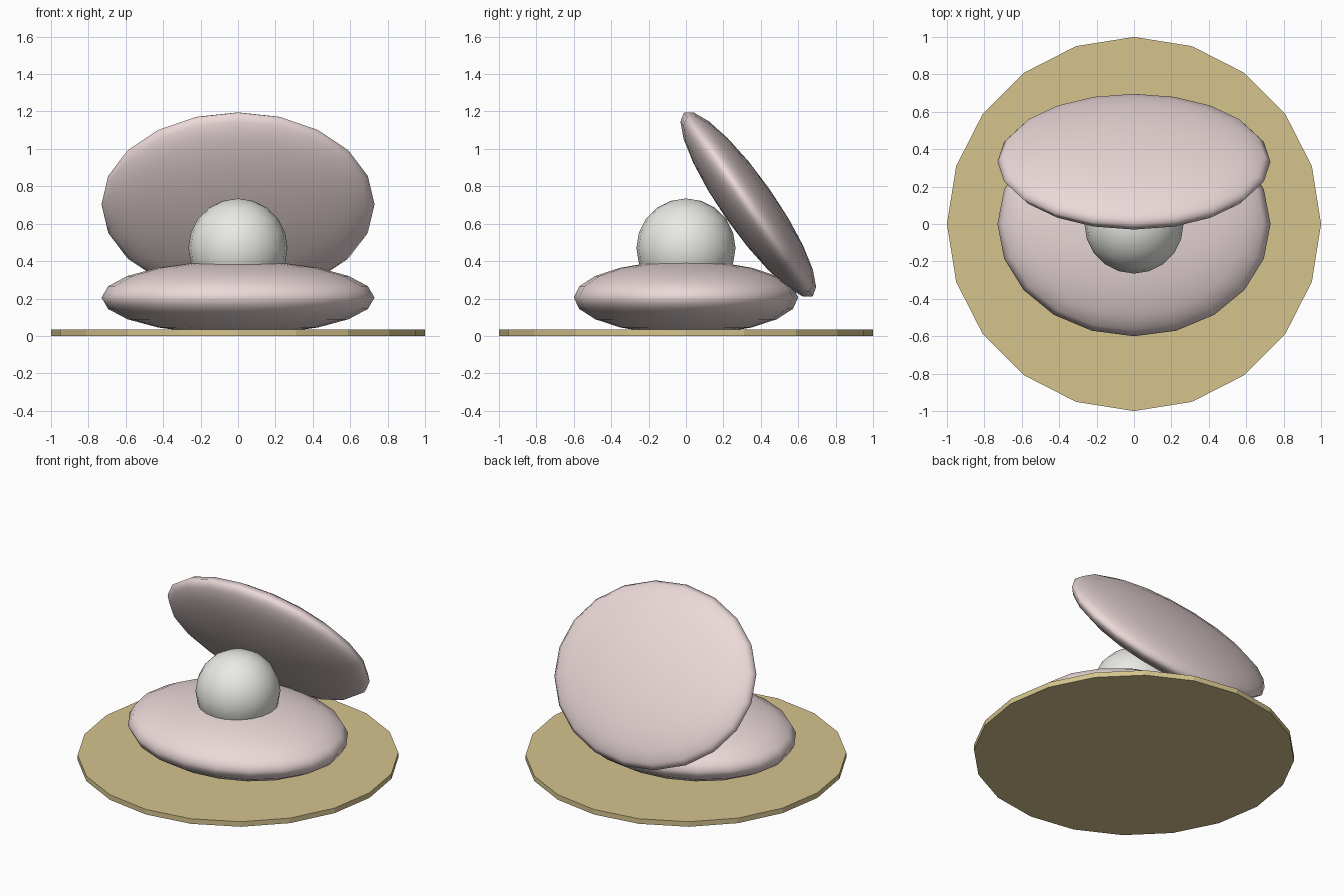
import bpy
from math import radians

if "Cube" in bpy.data.objects:
    bpy.data.objects.remove(bpy.data.objects["Cube"])


def material(name, rgb):
    m = bpy.data.materials.new(name)
    m.diffuse_color = (*rgb, 1)
    m.use_nodes = True
    m.node_tree.nodes["Principled BSDF"].inputs["Base Color"].default_value = m.diffuse_color
    return m


sand = material("sand", (0.67, 0.55, 0.27))
pink = material("shell_pink", (0.83, 0.69, 0.69))
white = material("pearl_white", (0.82, 0.82, 0.78))


def ellipsoid(name, centre, radii, mat, tilt=0):
    bpy.ops.mesh.primitive_uv_sphere_add(segments=20, ring_count=10, radius=1,
                                         location=centre, rotation=(tilt, 0, 0))
    ob = bpy.context.object
    ob.name = name
    ob.scale = radii
    ob.data.materials.append(mat)
    bpy.ops.object.shade_smooth()
    return ob


# Flat sand disc
bpy.ops.mesh.primitive_cylinder_add(vertices=20, radius=1, depth=0.035,
                                    location=(0, 0, 0.0175))
disc = bpy.context.object
disc.name = "sand_base"
disc.data.materials.append(sand)

# Two shell halves, the upper one hinged open at the back
ellipsoid("lower_shell", (0, 0, 0.205), (0.73, 0.6, 0.197), pink)
ellipsoid("upper_shell", (0, 0.333, 0.703), (0.73, 0.6, 0.14), pink, radians(-55))

# Pearl resting in the lower shell
ellipsoid("pearl", (0, 0, 0.47), (0.265, 0.265, 0.265), white)
